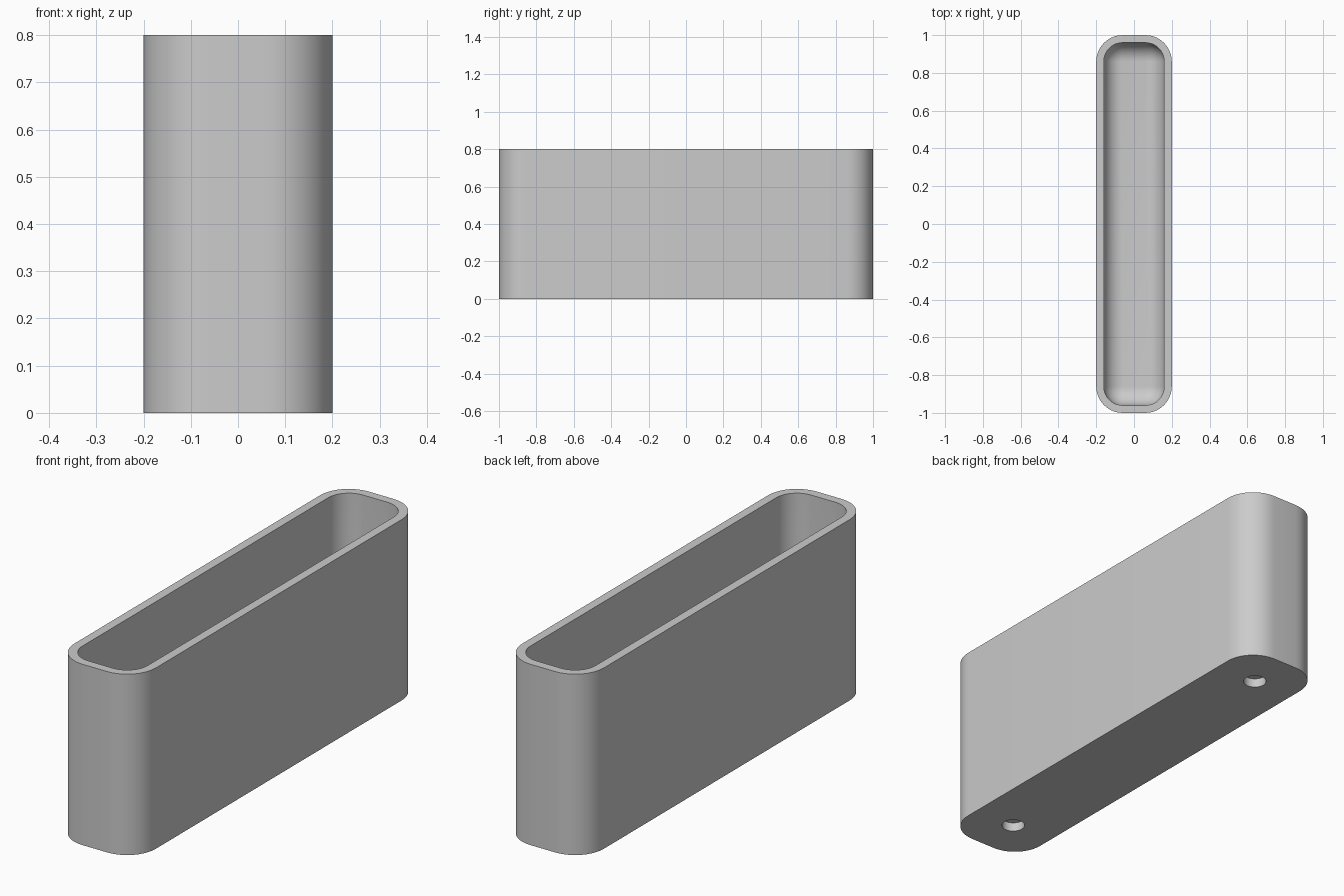
import bpy, bmesh
from math import sin, cos, pi

old = bpy.data.objects.get("Cube")
if old:
    bpy.data.objects.remove(old, do_unlink=True)

HALF_X, HALF_Y, HEIGHT = 0.2, 1.0, 0.8
CORNER, WALL, FLOOR = 0.14, 0.04, 0.08
FILLET = CORNER - WALL
STEPS = 10

grey = bpy.data.materials.new("plain grey")
grey.use_nodes = True
colour = (0.6, 0.6, 0.6, 1)
grey.diffuse_color = colour
grey.node_tree.nodes["Principled BSDF"].inputs["Base Color"].default_value = colour


def ring(bm, inset, z):
    """Rounded rectangle, moved inward from the outer outline."""
    radius = max(CORNER - inset, 0.0)
    cx, cy = HALF_X - CORNER, HALF_Y - CORNER
    verts = []
    for quarter, (sx, sy) in enumerate([(1, 1), (-1, 1), (-1, -1), (1, -1)]):
        for i in range(STEPS + 1):
            a = (quarter + i / STEPS) * pi / 2
            verts.append(bm.verts.new((sx * cx + radius * cos(a),
                                       sy * cy + radius * sin(a), z)))
    return verts


# Holder body: outer wall, rim, inner wall and filleted floor
bm = bmesh.new()
levels = [(0, 0), (0, HEIGHT), (WALL, HEIGHT)]
for i in range(STEPS + 1):
    a = i / STEPS * pi / 2
    levels.append((WALL + FILLET * (1 - cos(a)), FLOOR + FILLET * (1 - sin(a))))
rings = [ring(bm, inset, z) for inset, z in levels]
for low, high in zip(rings, rings[1:]):
    for i in range(len(low)):
        j = (i + 1) % len(low)
        bm.faces.new((low[i], low[j], high[j], high[i]))
bm.faces.new(rings[0])
bm.faces.new(rings[-1])
bmesh.ops.remove_doubles(bm, verts=bm.verts[:], dist=0.0001)
bmesh.ops.recalc_face_normals(bm, faces=bm.faces[:])
mesh = bpy.data.meshes.new("holder_body")
bm.to_mesh(mesh)
bm.free()
body = bpy.data.objects.new("holder_body", mesh)
bpy.context.collection.objects.link(body)
mesh.materials.append(grey)

# Two blind holes in the underside
bpy.context.view_layer.objects.active = body
for side in (-1, 1):
    bpy.ops.mesh.primitive_cylinder_add(vertices=32, radius=0.048, depth=0.08,
                                        location=(0, side * 0.8, 0))
    cutter = bpy.context.object
    cutter.name = "hole_cutter"
    cutter.hide_render = True
    cutter.data.materials.append(grey)
    cut = body.modifiers.new("underside_hole", "BOOLEAN")
    cut.operation = "DIFFERENCE"
    cut.solver = "EXACT"
    cut.object = cutter
    bpy.context.view_layer.objects.active = body
    bpy.ops.object.modifier_apply(modifier=cut.name)
    bpy.data.objects.remove(cutter, do_unlink=True)

bpy.ops.object.select_all(action="DESELECT")
body.select_set(True)
bpy.ops.object.shade_smooth_by_angle(angle=pi / 6)
